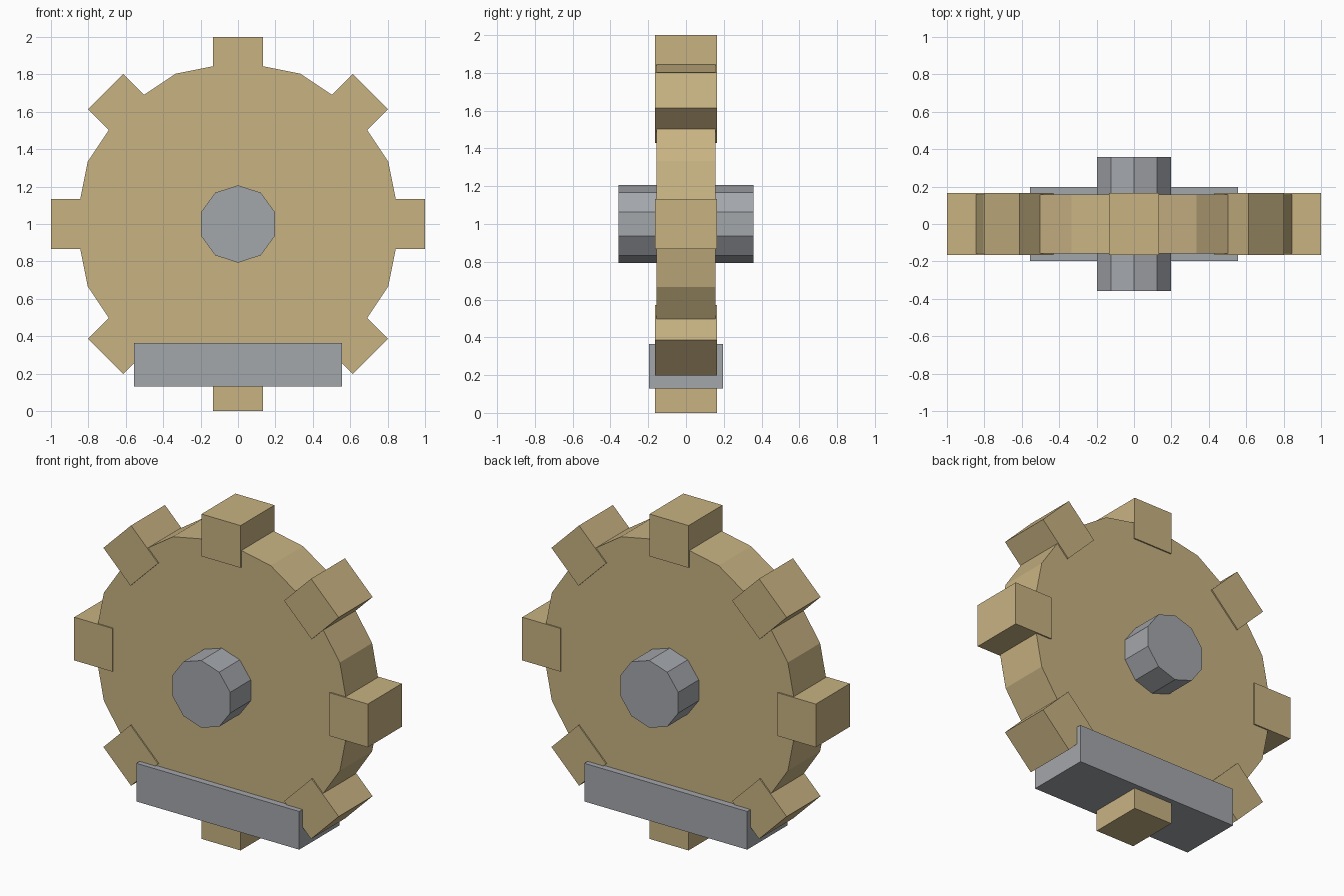
import bpy, bmesh, math
from mathutils import Matrix

if "Cube" in bpy.data.objects:
    bpy.data.objects.remove(bpy.data.objects["Cube"])

CENTRE_Z = 1.0


def material(name, colour):
    m = bpy.data.materials.new(name)
    m.diffuse_color = (*colour, 1.0)
    m.use_nodes = True
    m.node_tree.nodes["Principled BSDF"].inputs["Base Color"].default_value = m.diffuse_color
    return m


wood = material("tan wood", (0.58, 0.45, 0.225))
metal = material("grey metal", (0.37, 0.385, 0.41))


def add_object(name, bm, mat):
    bmesh.ops.recalc_face_normals(bm, faces=bm.faces)
    mesh = bpy.data.meshes.new(name)
    bm.to_mesh(mesh)
    bm.free()
    mesh.materials.append(mat)
    obj = bpy.data.objects.new(name, mesh)
    bpy.context.collection.objects.link(obj)
    return obj


def prism(name, sides, radius, half_depth, mat):
    """Regular prism along y, with one corner pointing straight up."""
    bm = bmesh.new()
    ring = [bm.verts.new((radius * math.sin(a), -half_depth, CENTRE_Z + radius * math.cos(a)))
            for a in (2 * math.pi * i / sides for i in range(sides))]
    face = bm.faces.new(ring)
    back = bmesh.ops.extrude_face_region(bm, geom=[face], use_keep_orig=True)["geom"]
    bmesh.ops.translate(bm, vec=(0, 2 * half_depth, 0),
                        verts=[v for v in back if isinstance(v, bmesh.types.BMVert)])
    return add_object(name, bm, mat)


def box(name, size, centre, mat, turn=Matrix.Identity(4)):
    bm = bmesh.new()
    bmesh.ops.create_cube(bm, size=1, matrix=turn @ Matrix.Translation(centre)
                          @ Matrix.Diagonal((*size, 1)))
    return add_object(name, bm, mat)


# Wheel body and axle
prism("wheel_disc", 16, 0.87, 0.157, wood)
prism("axle", 10, 0.207, 0.357, metal)

# Eight teeth, partly sunk into the rim and slightly thicker than the disc
TOOTH_LENGTH = 0.26
for i in range(8):
    turn = Matrix.Translation((0, 0, CENTRE_Z)) @ Matrix.Rotation(i * math.pi / 4, 4, 'Y')
    box(f"tooth_{i + 1}", (0.266, 0.33, TOOTH_LENGTH), (0, 0, 1 - TOOTH_LENGTH / 2), wood, turn)

# Cross bar through the lower part of the wheel
box("cross_bar", (1.11, 0.394, 0.235), (0, 0, 0.2475), metal)
